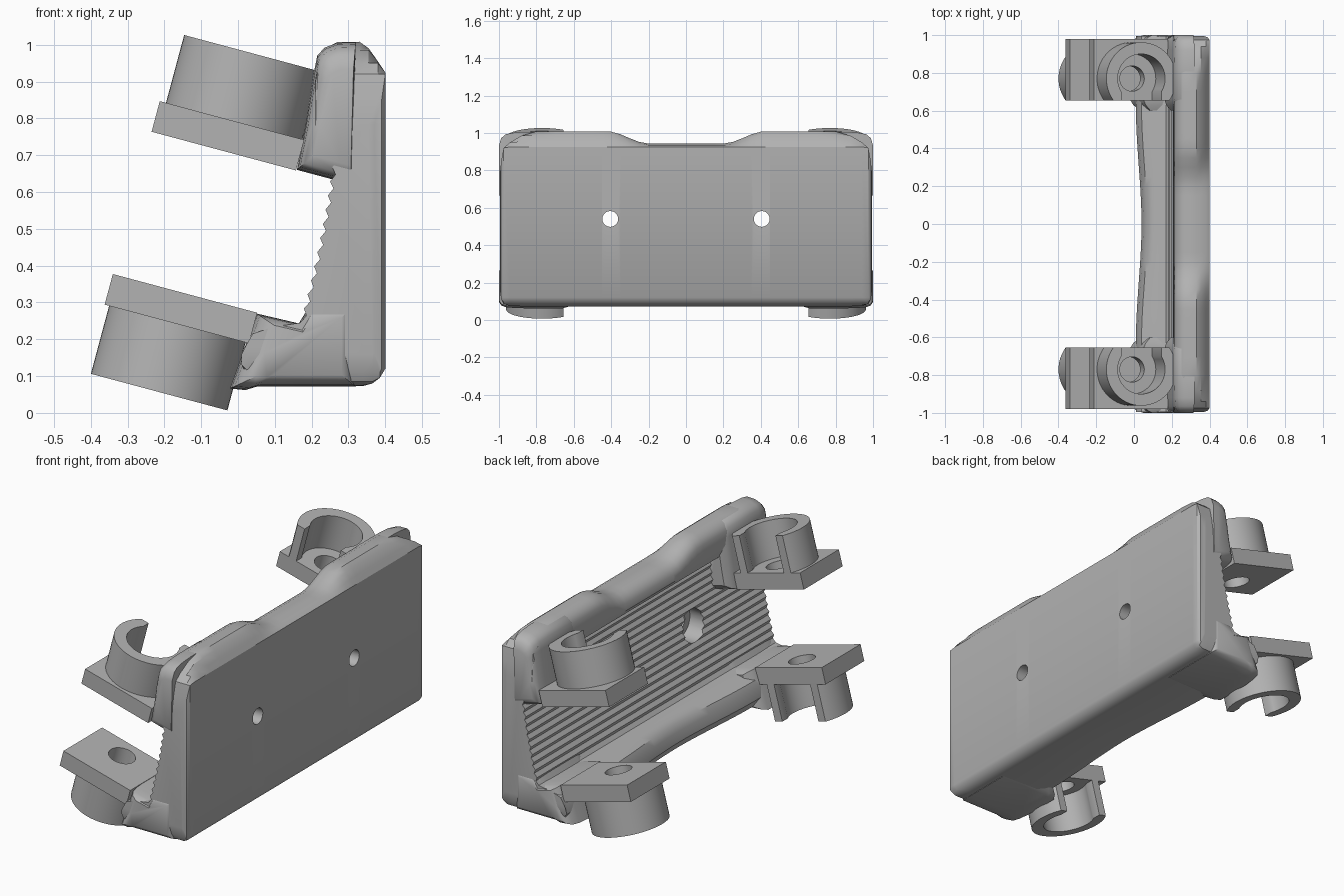
import bpy, bmesh
from math import sin, cos, radians, pi
from mathutils import Vector, Matrix

if "Cube" in bpy.data.objects:
    bpy.data.objects.remove(bpy.data.objects["Cube"])

GREY = (0.45, 0.45, 0.45, 1)
grey = bpy.data.materials.new("plain grey")
grey.use_nodes = True
grey.diffuse_color = GREY
grey.node_tree.nodes["Principled BSDF"].inputs["Base Color"].default_value = GREY

TILT = radians(15)
U = Vector((cos(TILT), 0, -sin(TILT)))   # along a tilted plate
W = Vector((sin(TILT), 0, cos(TILT)))    # along a clip axis
V = Vector((0, 1, 0))
CLIP_Y = 0.77


def loft(name, sections):
    """Closed solid through rings of equal point count."""
    bm = bmesh.new()
    rings = [[bm.verts.new(p) for p in s] for s in sections]
    for a, b in zip(rings, rings[1:]):
        for i in range(len(a)):
            j = (i + 1) % len(a)
            bm.faces.new((a[i], a[j], b[j], b[i]))
    bm.faces.new(rings[0])
    bm.faces.new(rings[-1])
    bmesh.ops.recalc_face_normals(bm, faces=bm.faces)
    mesh = bpy.data.meshes.new(name)
    bm.to_mesh(mesh)
    bm.free()
    mesh.materials.append(grey)
    ob = bpy.data.objects.new(name, mesh)
    bpy.context.collection.objects.link(ob)
    return ob


def rod(name, centre, axis, r, length):
    """Cutter cylinder."""
    u = axis.orthogonal().normalized()
    v = axis.cross(u)
    ring = [u * r * cos(k * pi / 20) + v * r * sin(k * pi / 20) for k in range(40)]
    return loft(name, [[centre + p + axis * s * length / 2 for p in ring] for s in (-1, 1)])


def cut(ob, cutter):
    mod = ob.modifiers.new("hole", "BOOLEAN")
    mod.object, mod.solver = cutter, "EXACT"
    apply(ob, mod)
    bpy.data.objects.remove(cutter)


def apply(ob, mod):
    bpy.context.view_layer.objects.active = ob
    bpy.ops.object.modifier_apply(modifier=mod.name)


def finish(ob, mirror=True, angle=32):
    if mirror:
        mod = ob.modifiers.new("mirror", "MIRROR")
        mod.use_axis = (False, True, False)
        mod.use_mirror_merge = False
        apply(ob, mod)
    bpy.ops.object.select_all(action="DESELECT")
    ob.select_set(True)
    bpy.context.view_layer.objects.active = ob
    bpy.ops.object.shade_smooth_by_angle(angle=radians(angle))


def smooth(a, b, t):
    t = min(max((t - a) / (b - a), 0), 1)
    return t * t * (3 - 2 * t)


def squeeze(pts, y, lo, hi, back=0.4):
    """Place a profile at y, limited in height and depth to round the ends."""
    return [Vector((min(x, back), y, min(max(z, lo), hi))) for x, z in pts]


# Main body: L-shaped profile with a ribbed, curved inner wall
def body_profile(y):
    a = abs(y)
    rise = 0.065 * smooth(0.2, 0.42, a)
    lip = 0.04 - 0.03 * smooth(0, 0.62, a)
    pts = [(0.4, 0.12), (0.385, 0.095), (0.365, 0.08), (0.34, 0.073), (0.1, 0.075),
           (lip + 0.02, 0.09), (lip, 0.13), (lip + 0.01, 0.18), (lip + 0.03, 0.215),
           (0.1, 0.235), (0.14, 0.24)]
    ribs = 15
    for k in range(2 * ribs + 1):
        t = k / (2 * ribs)
        x = 0.175 + 0.155 * t - 0.05 * t * t
        pts.append((x + (0.006 if k % 2 else -0.006), 0.245 + 0.575 * t))
    pts += [(0.225, 0.835), (0.21, 0.86 + rise / 2), (0.215, 0.895 + rise), (0.235, 0.925 + rise),
            (0.27, 0.942 + rise), (0.33, 0.943 + rise), (0.355, 0.938 + rise * 0.8),
            (0.38, 0.935 + rise * 0.3), (0.4, 0.925)]
    return pts


ends = [(0.8, 0.07, 1.1, 0.4), (0.88, 0.07, 0.985, 0.4), (0.94, 0.075, 0.95, 0.4),
        (0.975, 0.085, 0.92, 0.4), (0.988, 0.11, 0.85, 0.39), (0.995, 0.16, 0.78, 0.37)]
stations = [(k * 0.05, 0.07, 1.1, 0.4) for k in range(15)] + ends
stations = [(-y, a, b, c) for y, a, b, c in reversed(stations[1:])] + stations
body = loft("bracket_body", [squeeze(body_profile(y), y, a, b, c) for y, a, b, c in stations])

# Countersunk screw holes
X = Vector((1, 0, 0))
for side in (-1, 1):
    y = side * 0.405
    cut(body, rod("screw_hole", Vector((0.3, y, 0.54)), X, 0.042, 0.5))
    cut(body, rod("screw_recess", Vector((0.22, y, 0.54)), X, 0.085, 0.2))
finish(body, mirror=False)

# Four arms that carry the clips
lower = [(0.32, 0.071), (0.05, 0.071), (0.02, 0.062), (-0.022, 0.066), (0.012, 0.16), (0.05, 0.27),
         (0.165, 0.243), (0.2, 0.3), (0.32, 0.3)]
upper = [(0.31, 0.62), (0.265, 0.632), (0.16, 0.66), (0.183, 0.78), (0.207, 0.93), (0.215, 0.97),
         (0.235, 0.992), (0.27, 1.005), (0.32, 1.006)]
for name, prof, mid, top in (("lower_arm", lower, (0.2, 0.17), 1), ("upper_arm", upper, (0.3, 0.78), 0.99)):
    rows = []
    for y, s in ((0.6, 0.75), (0.63, 0.92), (0.66, 1), (0.85, 1), (0.92, 0.98),
                 (0.965, 0.94), (0.988, 0.85), (1.0, 0.68)):
        rows.append([Vector((mid[0] + (x - mid[0]) * s, y, mid[1] + (z - mid[1]) * s)) for x, z in prof])
    finish(loft(name + "s", rows), angle=40)


# Open clip rings on drilled plates
def arc(r, a, b, n):
    return [(r * cos(radians(a + (b - a) * k / n)), r * sin(radians(a + (b - a) * k / n)))
            for k in range(n + 1)]


FLAT = -0.115
c_shape = arc(0.192, -37, 217, 40) + [(-0.11, FLAT)] + arc(0.13, 212, -32, 32) + [(0.11, FLAT)]
for level, plate, base, way in (("upper", (-0.0275, 0.7525), (-0.01, 0.793), 1),
                                ("lower", (-0.155, 0.283), (-0.165, 0.24), -1)):
    centre = Vector((plate[0], 0.8175, plate[1]))
    corners = [U * a * 0.203 + V * b * 0.1625 for a, b in ((-1, -1), (1, -1), (1, 1), (-1, 1))]
    ob = loft(level + "_clip_plates", [[centre + p + W * h for p in corners] for h in (-0.043, 0.043)])
    foot = Vector((base[0], CLIP_Y, base[1]))
    cut(ob, rod("plate_hole", foot, W, 0.067, 0.4))
    finish(ob)
    ring = [foot + U * a + V * b for a, b in c_shape]
    finish(loft(level + "_clip_rings", [[p + W * way * h for p in ring] for h in (-0.005, 0.19)]))
